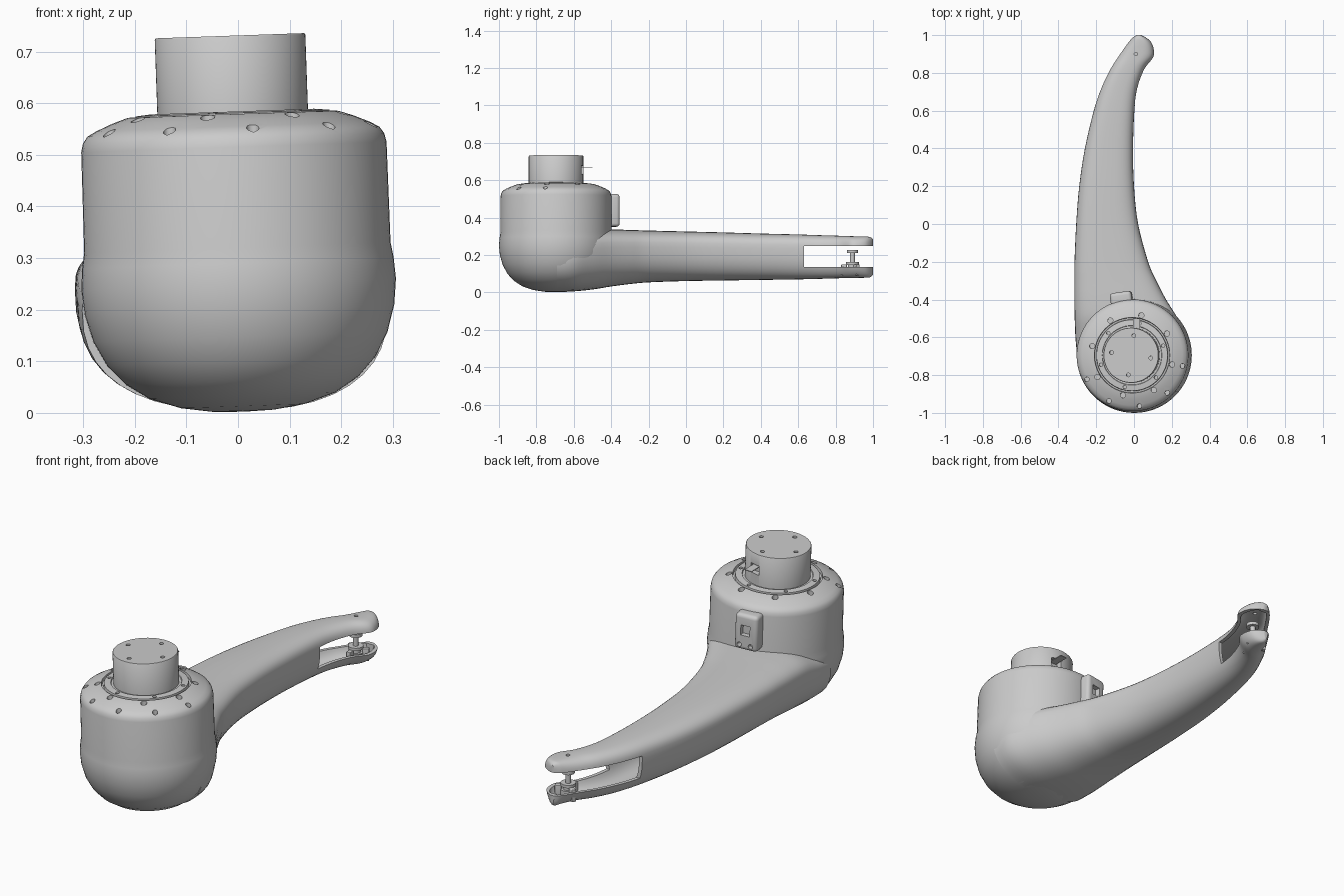
import bpy, bmesh
from math import sin, cos, pi, radians
from mathutils import Matrix, Vector

if "Cube" in bpy.data.objects:
    bpy.data.objects.remove(bpy.data.objects["Cube"])

HUB = Vector((0.003, -0.695, 0))


def finish(name, bm, angle=35):
    bmesh.ops.recalc_face_normals(bm, faces=bm.faces)
    me = bpy.data.meshes.new(name)
    bm.to_mesh(me)
    bm.free()
    ob = bpy.data.objects.new(name, me)
    bpy.context.collection.objects.link(ob)
    smooth(ob, angle)
    return ob


def smooth(ob, angle=35):
    bpy.ops.object.select_all(action='DESELECT')
    ob.select_set(True)
    bpy.context.view_layer.objects.active = ob
    bpy.ops.object.shade_smooth_by_angle(angle=radians(angle))


def add_cyl(bm, x, y, z0, z1, r, seg=20):
    bmesh.ops.create_cone(bm, cap_ends=True, segments=seg, radius1=r, radius2=r, depth=z1 - z0,
                          matrix=Matrix.Translation((x, y, (z0 + z1) / 2)))


def box(name, center, size, bevel=0, rot=0):
    bm = bmesh.new()
    bmesh.ops.create_cube(bm, size=1, matrix=Matrix.Diagonal((*size, 1)))
    if bevel:
        bmesh.ops.bevel(bm, geom=bm.edges[:], offset=bevel, segments=4, profile=0.5, affect='EDGES')
    bm.transform(Matrix.Translation(center) @ Matrix.Rotation(rot, 4, 'Z'))
    return finish(name, bm)


def cut(ob, cutter, angle=35):
    m = ob.modifiers.new("cut", 'BOOLEAN')
    m.object, m.operation, m.solver = cutter, 'DIFFERENCE', 'EXACT'
    bpy.context.view_layer.objects.active = ob
    bpy.ops.object.modifier_apply(modifier=m.name)
    bpy.data.objects.remove(cutter)
    smooth(ob, angle)


def lathe(name, profile, seg=72):
    bm = bmesh.new()
    vs = [bm.verts.new((HUB.x + r, HUB.y, z)) for r, z in profile]
    es = [bm.edges.new(p) for p in zip(vs, vs[1:])]
    bmesh.ops.spin(bm, geom=vs + es, cent=HUB, axis=(0, 0, 1), angle=2 * pi, steps=seg)
    bmesh.ops.remove_doubles(bm, verts=bm.verts, dist=1e-4)
    return finish(name, bm)


def spline(rows, n=4):
    out = []
    for i in range(len(rows) - 1):
        p = [rows[max(0, min(len(rows) - 1, i + k))] for k in (-1, 0, 1, 2)]
        for s in range(n):
            t = s / n
            out.append([0.5 * (2 * b + (c - a) * t + (2 * a - 5 * b + 4 * c - d) * t * t
                               + (3 * b - a - 3 * c + d) * t ** 3) for a, b, c, d in zip(*p)])
    return out + [rows[-1]]


def loft(name, rows, seg=40):
    """Rows of (y, left, right, bottom, top): squarish top, rounder underside."""
    bm = bmesh.new()
    rings = []
    for y, l, r, b, t in rows:
        zc = b + (t - b) * 0.68
        ring = []
        for k in range(seg):
            c, s = cos(2 * pi * k / seg), sin(2 * pi * k / seg)
            e, h = (2 / 2.9, t - zc) if s > 0 else (2 / 2.4, zc - b)
            sg = lambda v: (1 if v > 0 else -1) * abs(v) ** e
            ring.append(bm.verts.new(((l + r) / 2 + (r - l) / 2 * sg(c), y, zc + h * sg(s))))
        rings.append(ring)
    for a, b in zip(rings, rings[1:]):
        for k in range(seg):
            j = (k + 1) % seg
            bm.faces.new((a[k], a[j], b[j], b[k]))
    bm.faces.new(rings[0])
    bm.faces.new(rings[-1])
    return finish(name, bm, 40)


# curved arm, hollow towards the tip, with a slot that leaves two prongs
ROWS = spline([
    (-.69, -.302, .29, .004, .29), (-.6, -.31, .283, .006, .31), (-.5, -.314, .232, .016, .335),
    (-.4, -.316, .17, .032, .337), (-.3, -.316, .118, .045, .334), (-.2, -.315, .075, .054, .331),
    (0, -.306, .022, .061, .326), (.2, -.29, 0, .064, .321), (.4, -.26, -.005, .067, .315),
    (.6, -.213, .002, .07, .31), (.72, -.173, .018, .073, .306), (.82, -.125, .055, .076, .303),
    (.88, -.087, .101, .077, .301), (.92, -.06, .106, .078, .3), (.96, -.031, .093, .079, .299),
    (.985, -.01, .067, .082, .296), (1, .012, .038, .095, .285)])
arm = loft("arm", ROWS)
W = 0.018
cut(arm, loft("cavity_cutter", [(y, l + W, r - W, b + W, t - W) for y, l, r, b, t in ROWS
                                if 0.25 <= y < 0.98]), 40)
cut(arm, box("slot_cutter", (0, .93, .193), (1, .6, .113)), 40)
bm = bmesh.new()
add_cyl(bm, .01, .9, .25, .35, .009)
cut(arm, finish("tip_hole_cutter", bm), 40)

# spindle between the prongs
bm = bmesh.new()
for z0, z1, r in ((.088, .132, .035), (.13, .148, .024), (.148, .162, .034), (.16, .212, .013),
                  (.21, .226, .03)):
    add_cyl(bm, .015, .89, z0, z1, r, 32)
finish("spindle", bm)
for i, a in enumerate((30, 150, 270)):
    box(f"spindle_clip_{i}", (.015 + .045 * cos(radians(a)), .89 + .045 * sin(radians(a)), .12),
        (.03, .022, .06), .003, radians(a))

# hub body with ring groove and screw holes
hub = lathe("hub", [
    (0, .002), (.06, .004), (.12, .013), (.18, .033), (.225, .062), (.26, .1), (.285, .147),
    (.3, .2), (.305, .25), (.302, .29), (.297, .32), (.296, .515), (.292, .532), (.283, .545),
    (.265, .555), (.235, .568), (.206, .578), (.2, .579), (.198, .565), (.19, .565), (.188, .581),
    (.158, .584), (.156, .579), (0, .579)])
bm = bmesh.new()
for count, start, step, ring, depth, r in ((8, 32, 45, .217, .552, .014),
                                           (5, -152, 35, .272, .53, .012),
                                           (6, 17, 60, .172, .56, .009)):
    for i in range(count):
        a = radians(start + step * i)
        add_cyl(bm, HUB.x + ring * cos(a), HUB.y + ring * sin(a), depth, .65, r)
cut(hub, finish("screw_hole_cutter", bm))

# top post with four holes and a side window
post = lathe("top_post", [(0, .57), (.146, .57), (.146, .728), (.144, .731), (0, .731)])
bm = bmesh.new()
for i in range(4):
    a = radians(82 + 90 * i)
    add_cyl(bm, HUB.x + .105 * cos(a), HUB.y + .105 * sin(a), .7, .8, .01)
cut(post, finish("post_hole_cutter", bm))
cut(post, box("post_window_cutter", (.03, -.54, .655), (.05, .08, .045)))
tab = box("post_tab", (.03, -.54, .666), (.036, .08, .004))

# switch housing on the back of the hub
latch = box("switch_housing", (-.057, -.4, .44), (.115, .08, .175), .018, radians(8))
cut(latch, box("switch_window_cutter", (-.06, -.36, .45), (.045, .05, .05), 0, radians(8)))
bm = bmesh.new()
for x in (-.088, -.032):
    add_cyl(bm, x, 0, .36, .40, .011)
bm.transform(Matrix.Translation((0, -.362, .378)) @ Matrix.Rotation(radians(90), 4, 'X')
             @ Matrix.Translation((0, 0, -.38)))
cut(latch, finish("switch_screw_cutter", bm))

# hub assembly leans slightly
pivot = Matrix.Translation((0, -.695, .2))
lean = pivot @ Matrix.Rotation(radians(-2), 4, 'Y') @ pivot.inverted()
for ob in (hub, post, tab, latch):
    ob.data.transform(lean)
